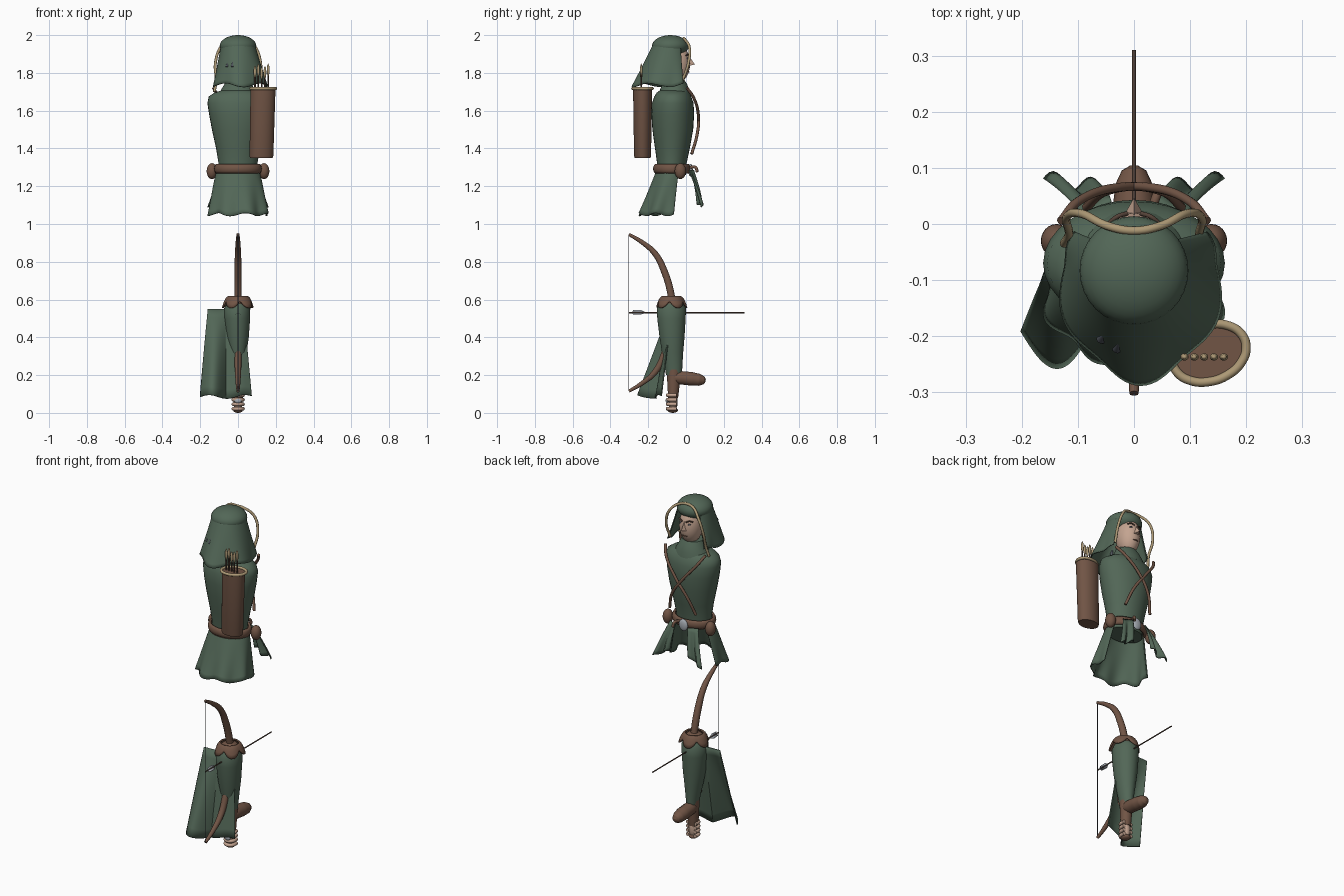
import bpy, bmesh, math

if "Cube" in bpy.data.objects:
    bpy.data.objects.remove(bpy.data.objects["Cube"])
pi, sin, cos = math.pi, math.sin, math.cos

def mat(name, c):
    m = bpy.data.materials.new(name)
    m.diffuse_color = (*c, 1)
    m.use_nodes = True
    m.node_tree.nodes["Principled BSDF"].inputs["Base Color"].default_value = m.diffuse_color
    return m
GREEN = mat("green_cloth", (.085, .135, .095))
BROWN = mat("leather", (.165, .09, .06))
WOOD = mat("dark_wood", (.09, .055, .04))
GOLD = mat("tan_trim", (.42, .32, .18))
SKIN = mat("skin", (.55, .37, .28))
STEEL = mat("steel", (.38, .41, .45))
DARK = mat("dark_grey", (.08, .09, .11))

def obj(name, bm, m, thick=0, angle=45):
    bmesh.ops.recalc_face_normals(bm, faces=bm.faces)
    me = bpy.data.meshes.new(name)
    bm.to_mesh(me)
    bm.free()
    o = bpy.data.objects.new(name, me)
    bpy.context.collection.objects.link(o)
    me.materials.append(m)
    if thick:
        s = o.modifiers.new("thickness", 'SOLIDIFY')
        s.thickness, s.offset = thick, 0
    bpy.ops.object.select_all(action='DESELECT')
    o.select_set(True)
    bpy.context.view_layer.objects.active = o
    bpy.ops.object.shade_smooth_by_angle(angle=math.radians(angle))
    return o

def sheet(name, f, nu, nv, m, thick=.006, closed=False):
    """Surface f(u, v), u and v in 0..1"""
    bm = bmesh.new()
    cols = nu if closed else nu + 1
    g = [[bm.verts.new(f(i / nu, j / nv)) for i in range(cols)] for j in range(nv + 1)]
    for j in range(nv):
        for i in range(nu):
            k = (i + 1) % cols
            bm.faces.new((g[j][i], g[j][k], g[j + 1][k], g[j + 1][i]))
    return obj(name, bm, m, thick)

def loft(name, rings, m, n=32):
    """Stacked ellipses (cx, cy, z, rx, ry), capped"""
    bm = bmesh.new()
    g = [[bm.verts.new((x + a * cos(2 * pi * i / n), y + b * sin(2 * pi * i / n), z)) for i in range(n)]
         for x, y, z, a, b in rings]
    for p, q in zip(g, g[1:]):
        for i in range(n):
            bm.faces.new((p[i], p[(i + 1) % n], q[(i + 1) % n], q[i]))
    bm.faces.new(g[0])
    bm.faces.new(g[-1])
    return obj(name, bm, m)

def ball(name, c, r, m, seg=24):
    bm = bmesh.new()
    bmesh.ops.create_uvsphere(bm, u_segments=seg, v_segments=seg // 2, radius=1)
    bmesh.ops.scale(bm, vec=r, verts=bm.verts)
    bmesh.ops.translate(bm, vec=c, verts=bm.verts)
    return obj(name, bm, m, angle=80)

def tube(name, pts, r, m, radii=None, cyclic=False):
    """Smooth curve with a round section"""
    cu = bpy.data.curves.new(name, 'CURVE')
    cu.dimensions = '3D'
    cu.bevel_depth = r
    cu.bevel_resolution, cu.use_fill_caps, cu.resolution_u = 3, True, 8
    s = cu.splines.new('BEZIER')
    s.bezier_points.add(len(pts) - 1)
    s.use_cyclic_u = cyclic
    for i, p in enumerate(pts):
        b = s.bezier_points[i]
        b.co = p
        b.handle_left_type = b.handle_right_type = 'AUTO'
        b.radius = radii[i] if radii else 1
    o = bpy.data.objects.new(name, cu)
    bpy.context.collection.objects.link(o)
    cu.materials.append(m)
    return o

# ---- torso and neck cowl
loft("torso", [(0, -.075, 1.26, .102, .075), (0, -.075, 1.32, .103, .078), (0, -.072, 1.40, .116, .092),
               (0, -.07, 1.50, .138, .108), (0, -.07, 1.58, .153, .113), (0, -.07, 1.64, .162, .11),
               (0, -.07, 1.675, .155, .098), (0, -.07, 1.695, .125, .085), (0, -.065, 1.71, .08, .07)], GREEN)
loft("cowl", [(0, -.06, 1.68, .105, .085), (0, -.06, 1.71, .09, .078), (0, -.06, 1.74, .072, .066),
              (0, -.065, 1.765, .062, .055)], GREEN)

# ---- skirt, open at the front, and front flaps
def skirt(u, v):
    a = pi * (1.3 * (u - .5) - .5)
    w = v * v * .009 * cos(u * 2 * pi * 5)
    rx, ry = .108 + .05 * v ** .8 + w, .078 + .045 * v + w
    return (rx * cos(a), -.075 - .05 * v + ry * sin(a), 1.285 - .235 * v + .008 * v * sin(u * 2 * pi * 4))
sheet("skirt", skirt, 72, 10, GREEN)
for s in (-1, 1):
    def flap(u, v):
        x = .04 + .05 * u + v * (.02 + .05 * u)
        y = .04 - .025 * u + v * (.045 + .04 * u) - .02 * v * v + .014 * v * sin(u * 2 * pi * 1.5)
        return (s * x, y, 1.285 - v * (.15 + .05 * u) + .006 * v * sin(u * 9))
    sheet("front_flap", flap, 18, 8, GREEN)

# ---- belt with pouches and buckle
sheet("belt", lambda u, v: ((.112 + .008 * sin(v * pi)) * cos(2 * pi * u),
      -.075 + (.084 + .01 * sin(v * pi)) * sin(2 * pi * u), 1.27 + .045 * v), 40, 4, BROWN, .012, True)
for s in (-1, 1):
    ball("pouch", (s * .138, -.03, 1.28), (.028, .03, .042), BROWN)
ball("buckle", (0, .024, 1.285), (.028, .012, .034), STEEL)
tube("belt_tail", [(.03, .02, 1.30), (.04, .05, 1.30), (.045, .06, 1.275)], .008, BROWN)

# ---- crossed chest straps
for s in (-1, 1):
    tube("chest_strap", [(s * .13, .005, 1.72), (s * .10, .04, 1.67), (s * .02, .066, 1.57),
                         (-s * .05, .058, 1.47), (-s * .085, .03, 1.37)], .008, BROWN)

# ---- head, nose, eyes and brows
ball("head", (0, -.05, 1.85), (.062, .072, .105), SKIN)
bm = bmesh.new()
n = [bm.verts.new(p) for p in ((0, .016, 1.89), (-.022, .008, 1.835), (.022, .008, 1.835), (0, .047, 1.845))]
for t in ((0, 1, 3), (0, 3, 2), (1, 2, 3), (0, 2, 1)):
    bm.faces.new([n[i] for i in t])
obj("nose", bm, SKIN)
for s in (-1, 1):
    ball("eye", (s * .026, .008, 1.876), (.011, .007, .006), DARK, 12)
    tube("brow", [(s * .012, .019, 1.889), (s * .03, .013, 1.897), (s * .046, .0, 1.892)], .004, WOOD)
ball("mouth", (0, .012, 1.805), (.018, .006, .004), BROWN, 12)

# ---- hood: round crown, draped cloth, trim
ball("hood_crown", (0, -.083, 1.942), (.097, .097, .058), GREEN, 32)
def hood(u, v):
    a = pi * (1.5 + (2 * u - 1) * .72)
    w = .008 * v * v * cos(u * 2 * pi * 4)
    rx, ry = .085 + .058 * v + w, .085 + .025 * v + w
    back = .078 * v * max(0, -sin(a)) ** 1.2
    return (rx * cos(a) + .012 * v, -.085 - .005 * v + ry * sin(a) - back,
            1.955 - .22 * v + .01 * v * sin(u * 2 * pi * 3 + 1))
sheet("hood_cloth", hood, 72, 12, GREEN)
tube("hood_trim", [(-.125, -.035, 1.70), (-.116, -.018, 1.76), (-.12, .012, 1.85), (-.092, .018, 1.935), (-.045, -.004, 1.975),
                   (0, -.012, 1.982), (.045, -.004, 1.975), (.092, .018, 1.935), (.12, .012, 1.85),
                   (.116, -.018, 1.76)], .0075, GOLD)
for x, y in ((-.058, -.205), (-.03, -.222), (.07, -.187), (.09, -.165)):
    tube("hood_spike", [(x * .9, y + .012, 1.865), (x, y, 1.83)], .009, DARK, [.15, 1])

# ---- quiver with rim and arrows
loft("quiver", [(.123, -.23, 1.35, .06, .042), (.124, -.23, 1.36, .063, .045), (.132, -.23, 1.70, .066, .05),
                (.133, -.23, 1.715, .067, .051)], BROWN)
tube("quiver_rim", [(.134 + .066 * cos(i * pi / 6), -.23 + .051 * sin(i * pi / 6) + .01 * cos(i * pi / 6), 1.717)
                    for i in range(12)], .008, GOLD, cyclic=True)
for i in range(5):
    x = .09 + .0175 * i
    z = 1.835 + .01 * sin(i * 2)
    tube("quiver_arrow", [(x, -.237, 1.5), (x, -.237, z - .05)], .004, WOOD)
    ball("arrow_feather", (x, -.237, z - .03), (.008, .007, .034), GOLD, 10)

# ---- lower group: sleeve and leather cuff with points
loft("sleeve", [(0, -.064, .20, .03, .042), (0, -.066, .25, .036, .047), (-.002, -.071, .32, .048, .056),
                (-.003, -.074, .40, .06, .066), (-.004, -.077, .50, .068, .075), (-.004, -.077, .555, .069, .077),
                (0, -.077, .58, .055, .06)], GREEN)
def cuff(u, v):
    a = 2 * pi * u
    p = abs(sin(a * 2.5 + .4)) ** .8
    r = .85 + .62 * v * (.5 + .5 * p)
    return (.056 * r * cos(a), -.077 + .055 * r * sin(a), .615 - v * v * (.02 + .04 * p))
sheet("cuff", cuff, 60, 5, BROWN, .008, True)
loft("cuff_top", [(0, -.077, .56, .05, .05), (0, -.077, .60, .05, .05), (0, -.077, .618, .03, .03)], BROWN)

# ---- trailing cape panel, wrapping the sleeve
def cape(u, v):
    xl, xr = -.16 - .04 * v, .03 + .042 * v
    y = -.085 - v * .105 + .06 * u * v + .01 * u * (1 - v)
    y -= v * (.08 * max(0, sin(2 * pi * u)) + .012 * max(0, -sin(2 * pi * u)))
    return (xl + (xr - xl) * u, y, .55 - v * (.465 - .01 * sin(u * 9)))
sheet("cape", cape, 48, 10, GREEN)

# ---- wrist, boot toe and fingers
loft("wrist", [(0, -.068, .08, .026, .026), (0, -.067, .12, .03, .03), (0, -.065, .20, .033, .036),
               (0, -.065, .23, .034, .04)], BROWN)
tube("boot", [(0, -.07, .188), (0, -.03, .186), (0, .03, .18), (0, .07, .175), (0, .095, .172), (0, .104, .171)],
     .037, BROWN, [.85, 1, 1.02, .9, .6, .2])
ball("palm", (0, -.068, .06), (.024, .024, .055), SKIN)
for i in range(4):
    z = .022 + .024 * i
    tube("finger", [(-.024, -.05, z), (-.02, -.088, z), (0, -.097, z), (.022, -.085, z), (.026, -.05, z)], .01, SKIN)
ball("ring_plate", (0, -.1, .065), (.02, .008, .014), STEEL, 12)
ball("heel", (0, -.07, .014), (.026, .028, .014), BROWN, 16)

# ---- bow, string and nocked arrow
half = [(0, -.302, .945), (0, -.235, .905), (0, -.165, .845), (0, -.115, .75), (0, -.078, .62)]
rad = [.5, .75, 1, 1.15, 1.2]
path = half + [(0, -.07, .53)] + [(0, y, 1.06 - z) for x, y, z in half[::-1]]
tube("bow", path, .0165, BROWN, rad + [1.2] + rad[::-1])
tube("bow_string", [(0, -.303, .945), (0, -.303, .115)], .002, DARK)
tube("arrow_shaft", [(0, -.303, .53), (0, .31, .53)], .0035, WOOD)
for k in range(3):
    a = 2 * pi * k / 3 + pi / 2
    bm = bmesh.new()
    bm.faces.new([bm.verts.new((r * cos(a), y, .53 + r * sin(a)))
                  for y, r in ((-.285, 0), (-.28, .014), (-.24, .016), (-.21, 0))])
    obj("arrow_vane", bm, STEEL, .002)
